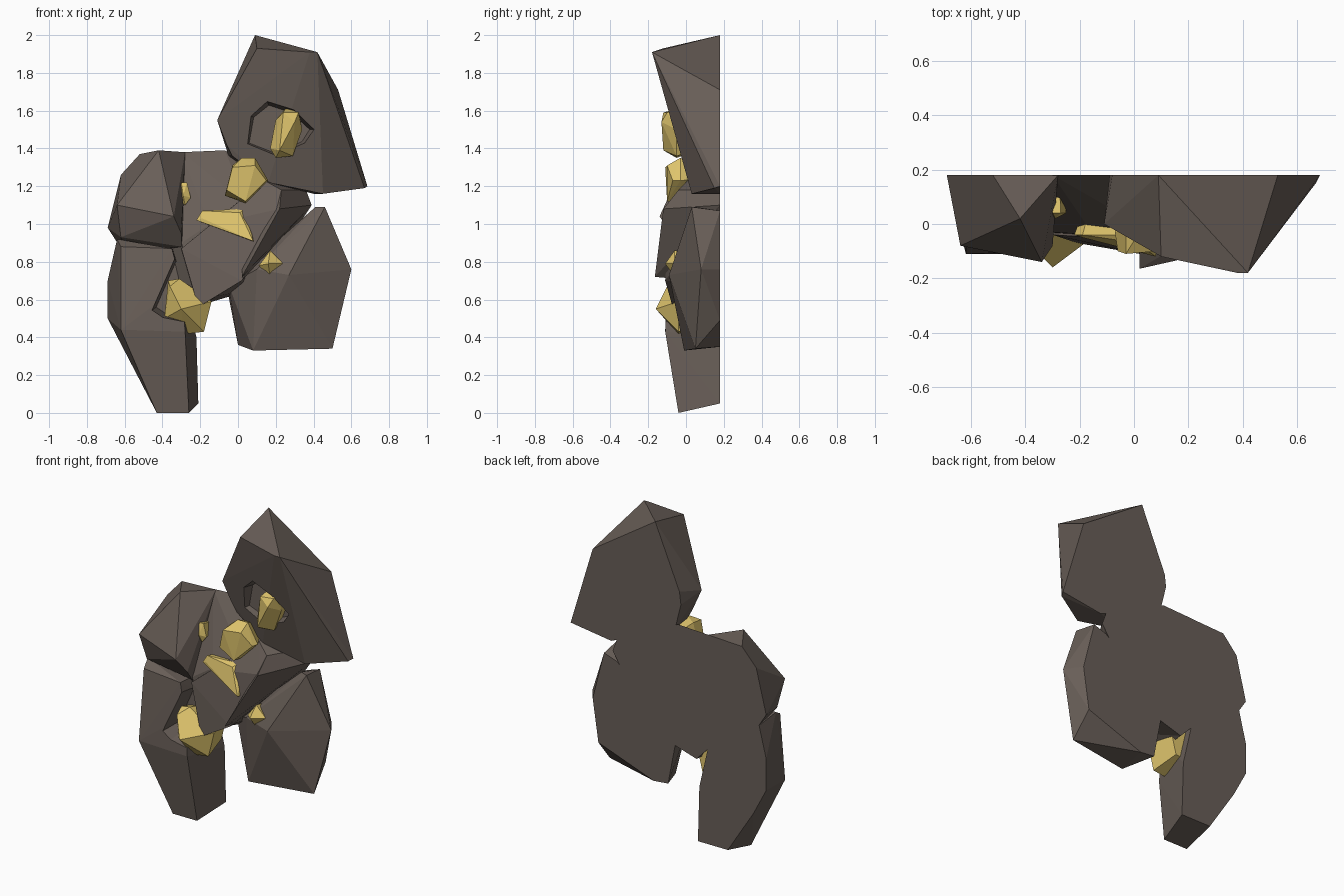
import bpy
import bmesh

BACK = .18  # depth of the shared flat rear plane

default_cube = bpy.data.objects.get("Cube")
if default_cube:
    bpy.data.objects.remove(default_cube, do_unlink=True)


def make_material(name, red, green, blue):
    material = bpy.data.materials.new(name)
    material.use_nodes = True
    colour = (red, green, blue, 1)
    material.diffuse_color = colour
    shader = material.node_tree.nodes["Principled BSDF"]
    shader.inputs["Base Color"].default_value = colour
    shader.inputs["Roughness"].default_value = .9
    return material


stone = make_material("brown stone", .14, .113, .097)
gold = make_material("gold ore", .73, .55, .15)


def hull_object(name, material, points):
    """Faceted convex chunk wrapped around a few points."""
    bm = bmesh.new()
    for point in points:
        bm.verts.new(point)
    result = bmesh.ops.convex_hull(bm, input=bm.verts[:])
    loose = {item for key in ("geom_interior", "geom_unused") for item in result[key]
             if isinstance(item, bmesh.types.BMVert) and item.is_valid and not item.link_faces}
    bmesh.ops.delete(bm, geom=list(loose), context="VERTS")
    bmesh.ops.dissolve_limit(bm, angle_limit=.03, verts=bm.verts[:], edges=bm.edges[:])
    bmesh.ops.recalc_face_normals(bm, faces=bm.faces[:])
    mesh = bpy.data.meshes.new(name)
    bm.to_mesh(mesh)
    bm.free()
    mesh.materials.append(material)
    obj = bpy.data.objects.new(name, mesh)
    bpy.context.scene.collection.objects.link(obj)
    return obj


def at_depth(outline, y, scale=1):
    """Lift an x-z outline to depth y, scaled about its middle."""
    mid_x = sum(x for x, z in outline) / len(outline)
    mid_z = sum(z for x, z in outline) / len(outline)
    return [(mid_x + (x - mid_x) * scale, y, mid_z + (z - mid_z) * scale)
            for x, z in outline]


def rock(name, rear, front):
    return hull_object(name, stone, at_depth(rear, BACK) + front)


def nugget(name, outline, rim, inner, peaks):
    """Gold crystal: an outline at the rim depth, a smaller base, raised peaks."""
    points = at_depth(outline, rim) + at_depth(outline, inner, .7) + peaks
    return hull_object(name, gold, points)


def carve(target, outline, floor):
    """Cut a tapered hollow into the front of a rock."""
    points = at_depth(outline, -.3, 1.2) + at_depth(outline, floor, .8)
    cutter = hull_object("hollow_cutter", stone, points)
    cutter.hide_render = True
    modifier = target.modifiers.new("hollow", "BOOLEAN")
    modifier.operation = "DIFFERENCE"
    modifier.solver = "EXACT"
    modifier.object = cutter
    graph = bpy.context.evaluated_depsgraph_get()
    carved = bpy.data.meshes.new_from_object(target.evaluated_get(graph))
    target.modifiers.clear()
    target.data = carved
    bpy.data.objects.remove(cutter, do_unlink=True)


# Tall upper rock with a hollow for its crystal
upper_rock = rock(
    "upper_rock",
    [(-.08, 1.6), (-.09, 1.52), (.09, 2), (.53, 1.71), (.685, 1.2), (.4, 1.16), (-.05, 1.36)],
    [(.1, -.12, 1.93), (.42, -.18, 1.91), (.38, -.18, 1.91), (-.11, 0, 1.55),
     (-.06, .02, 1.42), (-.03, .03, 1.36), (.16, .02, 1.22), (.45, .03, 1.16),
     (.67, .15, 1.19)])
carve(upper_rock,
      [(.02, 1.41), (.05, 1.58), (.15, 1.66), (.3, 1.61), (.42, 1.5), (.37, 1.42), (.2, 1.34)],
      .03)

# Upper left rock, overhanging the one below
rock("left_upper_rock",
     [(-.69, .98), (-.62, 1.26), (-.52, 1.37), (-.28, 1.38), (-.28, .87),
      (-.6, .84), (-.63, .92)],
     [(-.42, .02, 1.39), (-.34, -.14, 1.04), (-.64, -.08, 1.1), (-.62, -.03, .93),
      (-.3, -.08, .95), (-.3, -.03, .88)])

# Long lower left rock with a hollow on its inner side
left_lower_rock = rock(
    "left_lower_rock",
    [(-.64, .9), (-.69, .7), (-.69, .5), (-.6, .33), (-.42, .05),
     (-.21, .05), (-.22, .4), (-.29, .7), (-.34, .86)],
    [(-.43, -.04, 0), (-.26, -.04, 0), (-.28, -.11, .43), (-.62, -.11, .44),
     (-.64, .01, .92), (-.62, -.06, .88), (-.35, -.08, .87), (-.3, -.1, .68)])
carve(left_lower_rock,
      [(-.46, .54), (-.36, .7), (-.33, .84), (-.2, .8), (-.2, .46), (-.4, .5)], .03)

# Sloping slab that joins the rocks in the middle
rock("middle_slab",
     [(-.3, 1.38), (-.07, 1.39), (.1, 1.3), (.36, 1.18), (.39, 1.1),
      (.1, .66), (-.2, .57), (-.34, .75), (-.5, .88), (-.35, .95)],
     [(-.3, -.03, .9), (-.15, -.04, 1), (.05, -.02, 1.1), (-.2, -.06, .6), (0, -.06, .7)])

# Leaning face on the front of the slab, with a jutting ridge at its side
rock("middle_wedge",
     [(.16, 1.24), (.36, 1.18), (.39, 1.1), (0, .68), (-.2, .57), (-.3, .85)],
     [(.02, -.11, .7), (.22, -.1, 1.08), (.23, -.04, 1.18), (.14, .01, 1.23),
      (-.21, -.07, .56), (-.3, -.04, .87), (-.14, -.05, 1)])
rock("middle_ridge",
     [(.2, 1.16), (.36, 1.18), (.39, 1.1), (.02, .69)],
     [(.02, -.165, .72), (.02, -.1, .76), (.22, -.12, 1.08), (.23, -.04, 1.18)])

# Broad lower right rock
rock("right_lower_rock",
     [(-.06, .67), (0, .36), (.1, .35), (.49, .49), (.53, .76), (.45, 1.07), (.36, 1.04)],
     [(.46, .03, 1.09), (.41, .05, 1.09), (.27, -.09, .73), (.08, -.01, .33),
      (.5, .05, .34), (.6, .08, .76), (-.05, .06, .68), (.1, -.06, .76)])

# Gold crystals
nugget("hollow_crystal",
       [(.17, 1.4), (.2, 1.55), (.25, 1.61), (.32, 1.6), (.34, 1.5), (.29, 1.36), (.2, 1.35)],
       -.05, .06, [(.24, -.12, 1.59), (.3, -.13, 1.54), (.22, -.12, 1.39), (.32, -.1, 1.59)])
nugget("top_crystal",
       [(-.07, 1.15), (-.03, 1.31), (.02, 1.35), (.09, 1.35), (.16, 1.23), (.04, 1.11)],
       -.03, .04, [(-.06, -.1, 1.18), (-.03, -.11, 1.3), (.09, -.1, 1.31),
                   (.15, -.07, 1.23), (.04, -.1, 1.12)])
nugget("middle_crystal",
       [(-.22, 1.02), (-.19, 1.07), (.03, 1.08), (.06, 1.02), (.09, .9), (-.02, .95), (-.16, 1)],
       -.04, .1, [(-.19, -.05, 1.03), (.01, -.07, 1.06), (.08, -.12, .91), (-.03, -.09, .96)])
nugget("small_left_crystal",
       [(-.31, 1.12), (-.3, 1.22), (-.27, 1.22), (-.25, 1.14), (-.28, 1.1)],
       .04, .13, [(-.29, .02, 1.15)])
nugget("lower_crystal",
       [(-.39, .5), (-.37, .7), (-.31, .71), (-.23, .63), (-.14, .59), (-.18, .43), (-.26, .42)],
       -.04, .13, [(-.3, -.16, .55), (-.36, -.1, .67), (-.29, -.07, .45)])
nugget("right_crystal",
       [(.11, .78), (.17, .86), (.24, .79), (.17, .72)],
       -.06, .04, [(.16, -.11, .79)])
